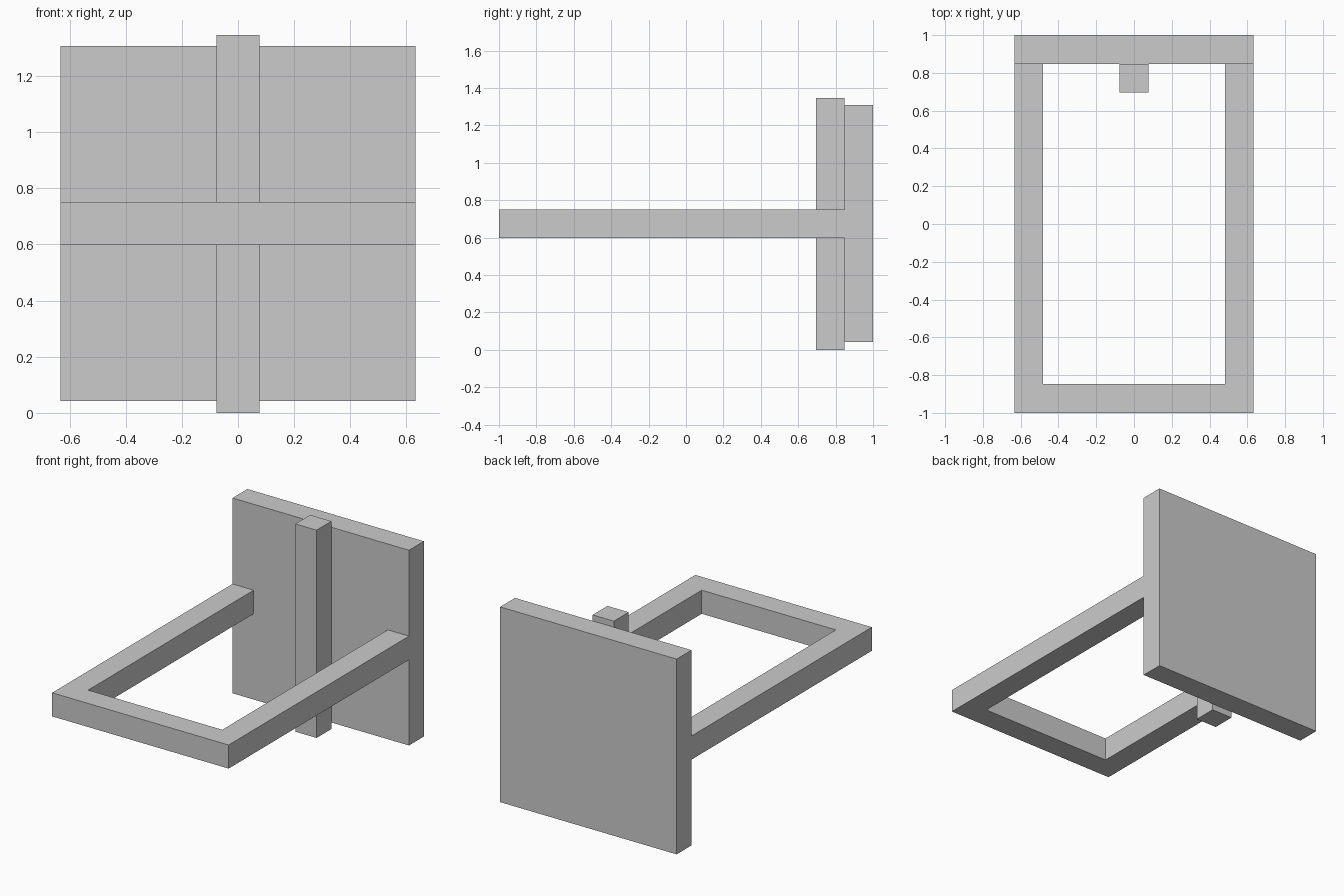
import bpy, bmesh

if "Cube" in bpy.data.objects:
    bpy.data.objects.remove(bpy.data.objects["Cube"])


def prism(name, outline, z0, z1):
    """Extrude a flat counter-clockwise outline from z0 up to z1."""
    bm = bmesh.new()
    face = bm.faces.new([bm.verts.new((x, y, z0)) for x, y in outline])
    top = bmesh.ops.extrude_face_region(bm, geom=[face], use_keep_orig=True)
    moved = [v for v in top["geom"] if isinstance(v, bmesh.types.BMVert)]
    bmesh.ops.translate(bm, verts=moved, vec=(0, 0, z1 - z0))
    bmesh.ops.recalc_face_normals(bm, faces=bm.faces)
    mesh = bpy.data.meshes.new(name)
    bm.to_mesh(mesh)
    bm.free()
    obj = bpy.data.objects.new(name, mesh)
    bpy.context.collection.objects.link(obj)
    return obj


def rect(half_x, y0, y1):
    return [(-half_x, y0), (half_x, y0), (half_x, y1), (-half_x, y1)]


HALF_W = 0.633   # half width of panel and frame
BAR = 0.152      # bar thickness
PANEL_Y = 0.848  # front face of the panel

# Upright square panel at the back
prism("back_panel", rect(HALF_W, PANEL_Y, 1.0), 0.042, 1.308)

# Post standing against the middle of the panel
prism("center_post", rect(BAR / 2, PANEL_Y - BAR, PANEL_Y), 0.0, 1.347)

# Horizontal U-shaped frame reaching forward from the panel
inner = HALF_W - BAR
prism("front_frame", [
    (-HALF_W, -1.0), (HALF_W, -1.0), (HALF_W, PANEL_Y), (inner, PANEL_Y),
    (inner, -1.0 + BAR), (-inner, -1.0 + BAR), (-inner, PANEL_Y), (-HALF_W, PANEL_Y),
], 0.598, 0.751)
